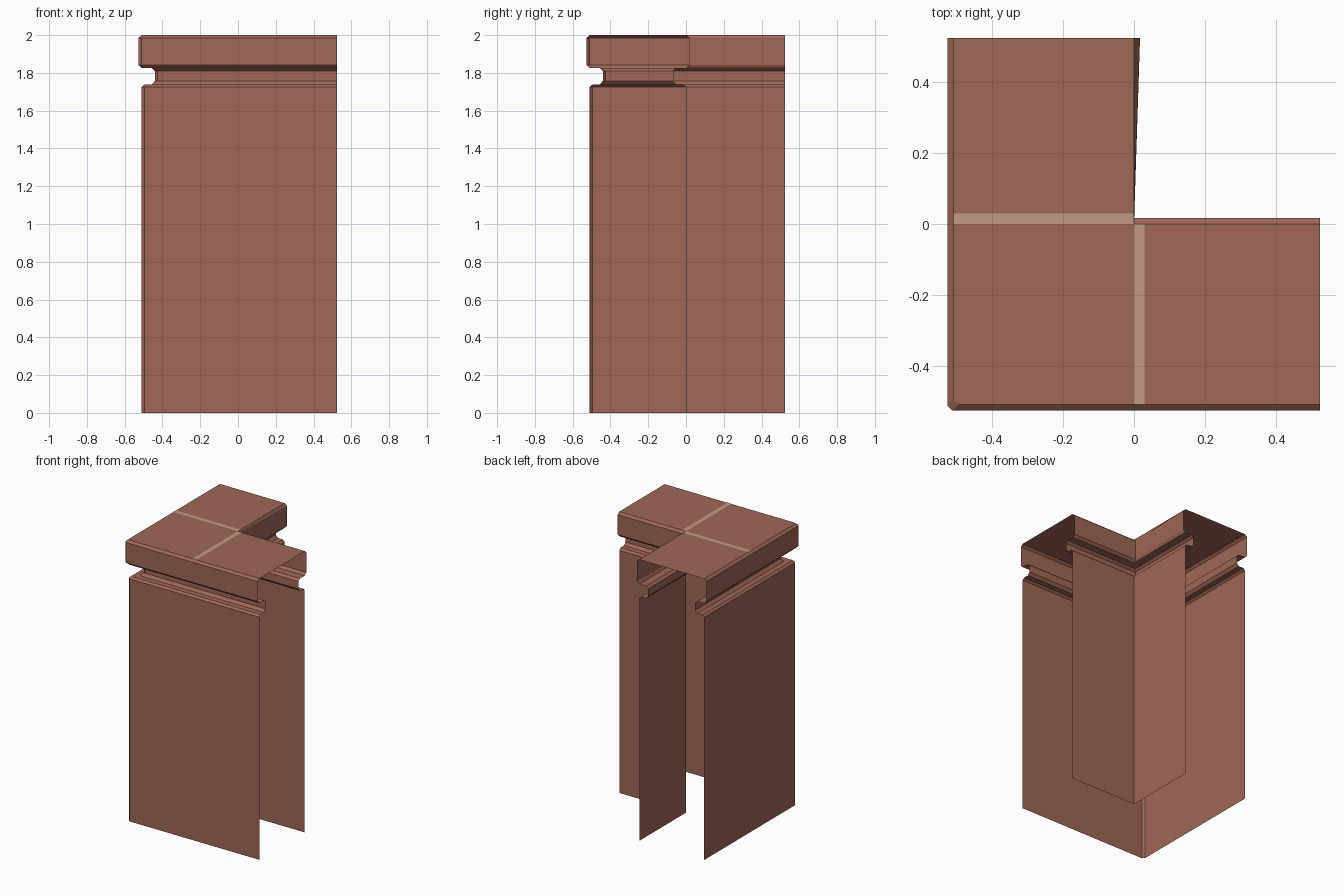
import bpy

if "Cube" in bpy.data.objects:
    bpy.data.objects.remove(bpy.data.objects["Cube"])

END = 0.525      # open ends of both wings
OUT = 0.51       # outer wall distance
CH = 0.015       # chamfer on the outer corner


def material(name, rgb):
    m = bpy.data.materials.new(name)
    m.diffuse_color = (*rgb, 1)
    m.use_nodes = True
    m.node_tree.nodes["Principled BSDF"].inputs["Base Color"].default_value = m.diffuse_color
    return m


brick = material("brick_brown", (0.35, 0.135, 0.096))
tan = material("tan_joint", (0.53, 0.33, 0.23))


def make(name, verts, faces, mat):
    me = bpy.data.meshes.new(name)
    me.from_pydata(verts, [], faces)
    me.materials.append(mat)
    ob = bpy.data.objects.new(name, me)
    bpy.context.collection.objects.link(ob)
    return ob


# wall and cornice profiles: (offset outward from wall, height)
WALL = [(0, 0), (0, 1.725), (-0.015, 1.738)]
NECK = [(-0.015, 1.738), (-0.053, 1.738), (-0.07, 1.757), (-0.07, 1.81), (-0.053, 1.825)]
CAP = [(-0.053, 1.825), (0, 1.825), (0.017, 1.842), (0.017, 1.985), (0, 2.0)]


def outer_path(d):
    a = -OUT - d
    return [(a, END), (a, a + CH), (a + CH, a), (END, a)]


def inner_path(d):
    # the raised cap tapers out to nothing at the re-entrant corner
    return [(END, d), (min(d, 0), d), (d, END)]


def sweep(name, path, profile):
    rows = [[(x, y, z) for x, y in path(d)] for d, z in profile]
    n = len(rows[0])
    faces = [(r * n + i, r * n + i + 1, (r + 1) * n + i + 1, (r + 1) * n + i)
             for r in range(len(rows) - 1) for i in range(n - 1)]
    make(name, [v for row in rows for v in row], faces, brick)


# outer and inner walls, each with neck moulding and cap
for side, path in (("outer", outer_path), ("inner", inner_path)):
    for part, profile in (("wall", WALL), ("neck", NECK), ("cap", CAP)):
        sweep(f"{side}_{part}", path, profile)

# flat L-shaped top, in three pieces around the corner
a = -OUT
o = [(a, END), (a, 0), (a, a + CH), (a + CH, a), (0, a), (END, a), (END, 0), (0, 0), (0, END)]
make("flat_top", [(x, y, 2.0) for x, y in o],
     [(0, 1, 7, 8), (1, 2, 3, 4, 7), (4, 5, 6, 7)], brick)


# pale joint strips on the top
def strip(name, x0, x1, y0, y1):
    make(name, [(x0, y0, 2.001), (x1, y0, 2.001), (x1, y1, 2.001), (x0, y1, 2.001)],
         [(0, 1, 2, 3)], tan)


strip("joint_strip_side", -OUT, 0, 0, 0.03)
strip("joint_strip_front", 0, 0.03, -OUT, 0)
